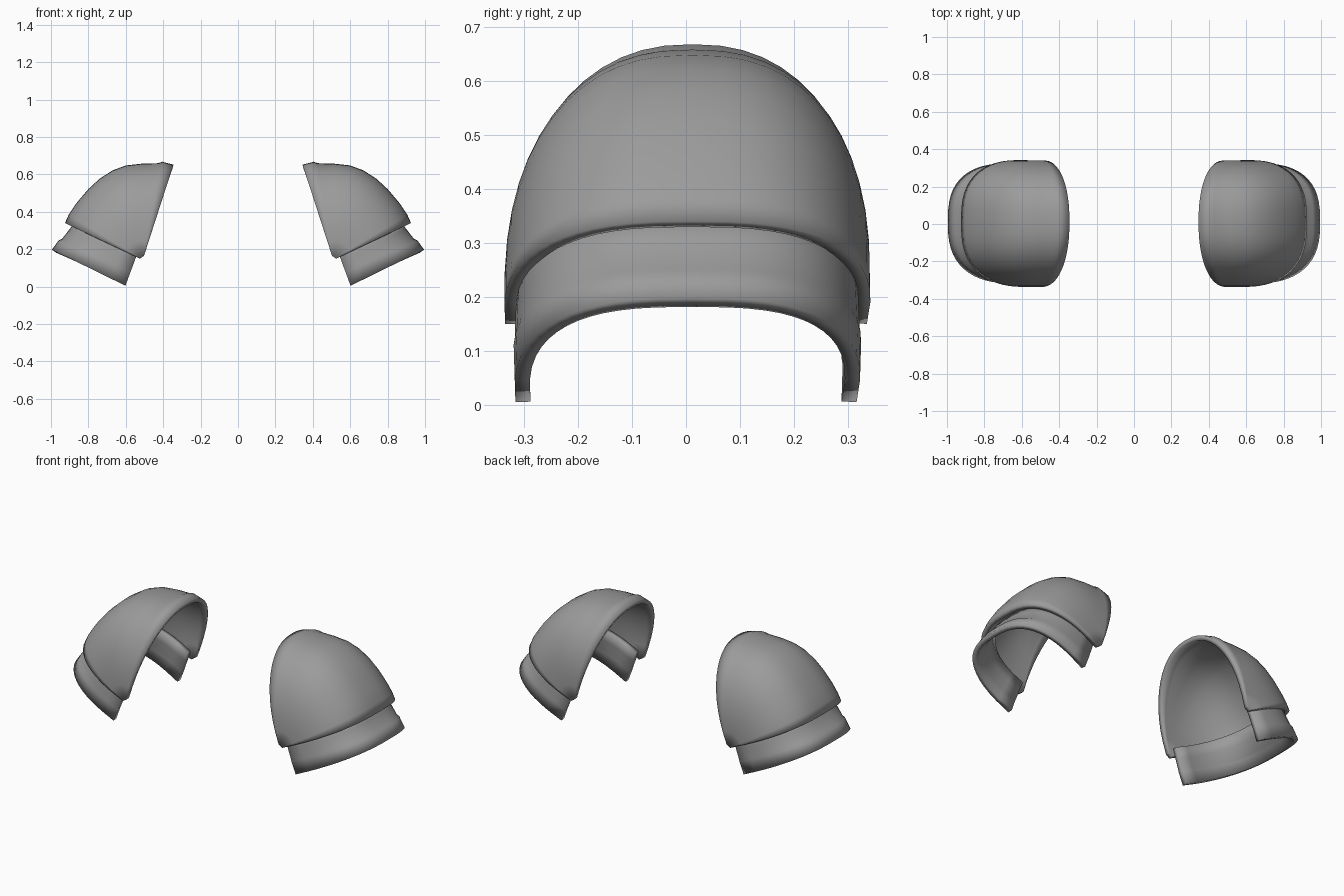
import bpy, math

if "Cube" in bpy.data.objects:
    bpy.data.objects.remove(bpy.data.objects["Cube"])

grey = bpy.data.materials.new("plain grey")
grey.diffuse_color = (0.33, 0.33, 0.33, 1)
grey.use_nodes = True
grey.node_tree.nodes["Principled BSDF"].inputs["Base Color"].default_value = grey.diffuse_color
SEG = 28


def arch(base_x, base_z, crest_x, crest_z, half_width, power):
    """Squarish arch rising from two side points to a crest."""
    pts = []
    for j in range(SEG + 1):
        a = math.pi * j / SEG
        c, s = math.cos(a), max(math.sin(a), 0)
        v = s ** (2 / power)
        u = -math.copysign(abs(c) ** (2 / power), c)
        y = half_width * u * (1 + 0.10 * v * (1 - v)) + 0.012 * v
        pts.append((base_x + (crest_x - base_x) * v, y,
                    base_z + (crest_z - base_z) * v))
    return pts


def shell(name, stations, thickness):
    """Loft arches into a plate, thicken it inward and mirror it."""
    verts = [p for s in stations for p in arch(*s)]
    n = SEG + 1
    faces = [(i * n + j, i * n + j + 1, (i + 1) * n + j + 1, (i + 1) * n + j)
             for i in range(len(stations) - 1) for j in range(SEG)]
    mesh = bpy.data.meshes.new(name)
    mesh.from_pydata(verts, [], faces)
    mesh.materials.append(grey)
    ob = bpy.data.objects.new(name, mesh)
    bpy.context.collection.objects.link(ob)
    sol = ob.modifiers.new("thickness", 'SOLIDIFY')
    sol.thickness = thickness
    sol.offset = -1
    ob.modifiers.new("other side", 'MIRROR').use_mirror_merge = False
    bpy.ops.object.select_all(action='DESELECT')
    bpy.context.view_layer.objects.active = ob
    ob.select_set(True)
    bpy.ops.object.shade_smooth_by_angle(angle=math.radians(40))
    return ob


# Domed shoulder plate: crest line from the lower rim to the neck opening
crest = [(0.925, 0.34), (0.905, 0.385), (0.865, 0.445), (0.80, 0.522),
         (0.74, 0.577), (0.67, 0.622), (0.60, 0.648), (0.51, 0.658),
         (0.425, 0.660), (0.405, 0.668), (0.345, 0.652)]
dome = []
for i, (x, z) in enumerate(crest):
    t = i / (len(crest) - 1)
    dome.append((0.525 - 0.022 * t, 0.150 + 0.014 * t, x, z,
                 0.335, 2.8 - 0.5 * t))
shell("shoulder_dome", dome, 0.026)

# Lower arm band with a slightly raised rim, tucked under the dome
shell("arm_band", [
    (0.602, 0.005, 0.995, 0.198, 0.316, 2.8),
    (0.576, 0.075, 0.958, 0.248, 0.318, 2.8),
    (0.571, 0.088, 0.940, 0.256, 0.316, 2.8),
    (0.550, 0.145, 0.900, 0.308, 0.314, 2.8),
    (0.530, 0.200, 0.862, 0.360, 0.308, 2.8)], 0.028)
